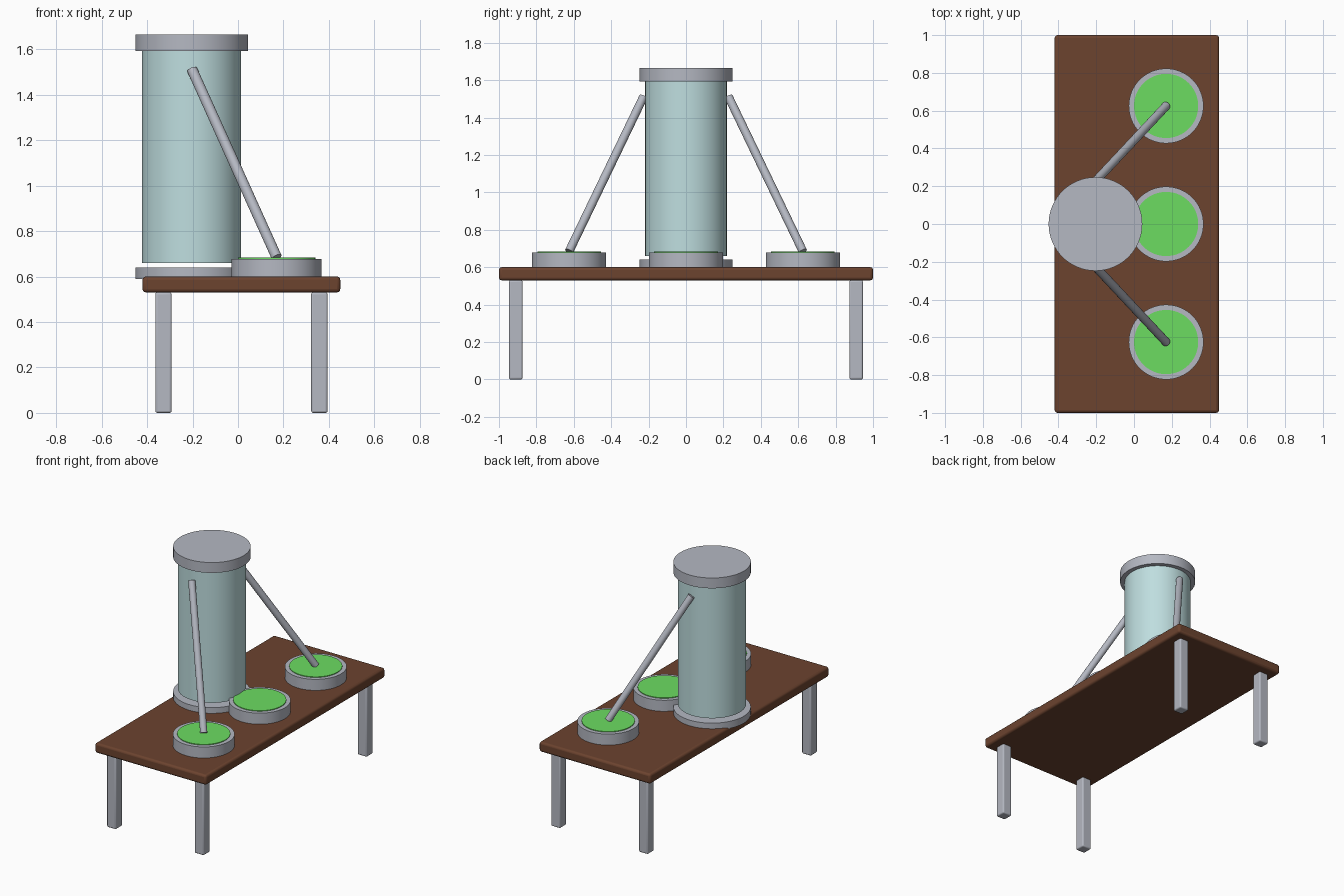
import bpy, math
from mathutils import Vector

if "Cube" in bpy.data.objects:
    bpy.data.objects.remove(bpy.data.objects["Cube"])


def material(name, rgb):
    m = bpy.data.materials.new(name)
    m.diffuse_color = (*rgb, 1)
    m.use_nodes = True
    m.node_tree.nodes["Principled BSDF"].inputs["Base Color"].default_value = m.diffuse_color
    return m


METAL = material("grey metal", (0.46, 0.48, 0.54))
GLASS = material("pale blue glass", (0.52, 0.73, 0.74))
WOOD = material("brown wood", (0.15, 0.056, 0.028))
GREEN = material("bright green", (0.15, 0.72, 0.12))


def finish(name, mat, bevel):
    o = bpy.context.object
    o.name = name
    o.data.materials.append(mat)
    if bevel:
        b = o.modifiers.new("rounded edges", 'BEVEL')
        b.width = bevel
        b.segments = 3
        b.limit_method = 'ANGLE'
    bpy.ops.object.shade_smooth_by_angle(angle=math.radians(35))
    return o


def box(name, lo, hi, mat, bevel):
    lo, hi = Vector(lo), Vector(hi)
    bpy.ops.mesh.primitive_cube_add(size=1, location=(lo + hi) / 2)
    bpy.context.object.scale = hi - lo
    bpy.ops.object.transform_apply(location=False, rotation=False, scale=True)
    return finish(name, mat, bevel)


def rod(name, a, b, r, mat, bevel=0, sides=64):
    a, b = Vector(a), Vector(b)
    d = b - a
    bpy.ops.mesh.primitive_cylinder_add(
        vertices=sides, radius=r, depth=d.length, location=(a + b) / 2,
        rotation=d.to_track_quat('Z', 'Y').to_euler())
    return finish(name, mat, bevel)


# table
box("table_top", (-0.42, -1, 0.53), (0.45, 1, 0.60), WOOD, 0.015)
for x, side in ((-0.328, "left"), (0.358, "right")):
    for y, end in ((-0.91, "front"), (0.91, "back")):
        box(f"{end}_{side}_leg", (x - 0.036, y - 0.036, 0),
            (x + 0.036, y + 0.036, 0.53), METAL, 0.009)

# tall tank with base plate and lid
TX = -0.204
rod("tank_base", (TX, 0, 0.59), (TX, 0, 0.64), 0.248, METAL)
rod("tank_body", (TX, 0, 0.66), (TX, 0, 1.60), 0.218, GLASS)
rod("tank_lid", (TX, 0, 1.592), (TX, 0, 1.665), 0.248, METAL)

# three dishes holding green pads
DX = 0.17
for y, place in ((-0.625, "front"), (0, "middle"), (0.625, "back")):
    rod(f"{place}_dish", (DX, y, 0.60), (DX, y, 0.678), 0.198, METAL)
    rod(f"{place}_pad", (DX, y, 0.61), (DX, y, 0.683), 0.17, GREEN)

# slanted pipes from the tank to the outer dishes
for s, place in ((-1, "front"), (1, "back")):
    rod(f"{place}_pipe", (-0.202, s * 0.228, 1.51), (0.17, s * 0.625, 0.685),
        0.023, METAL, sides=32)
